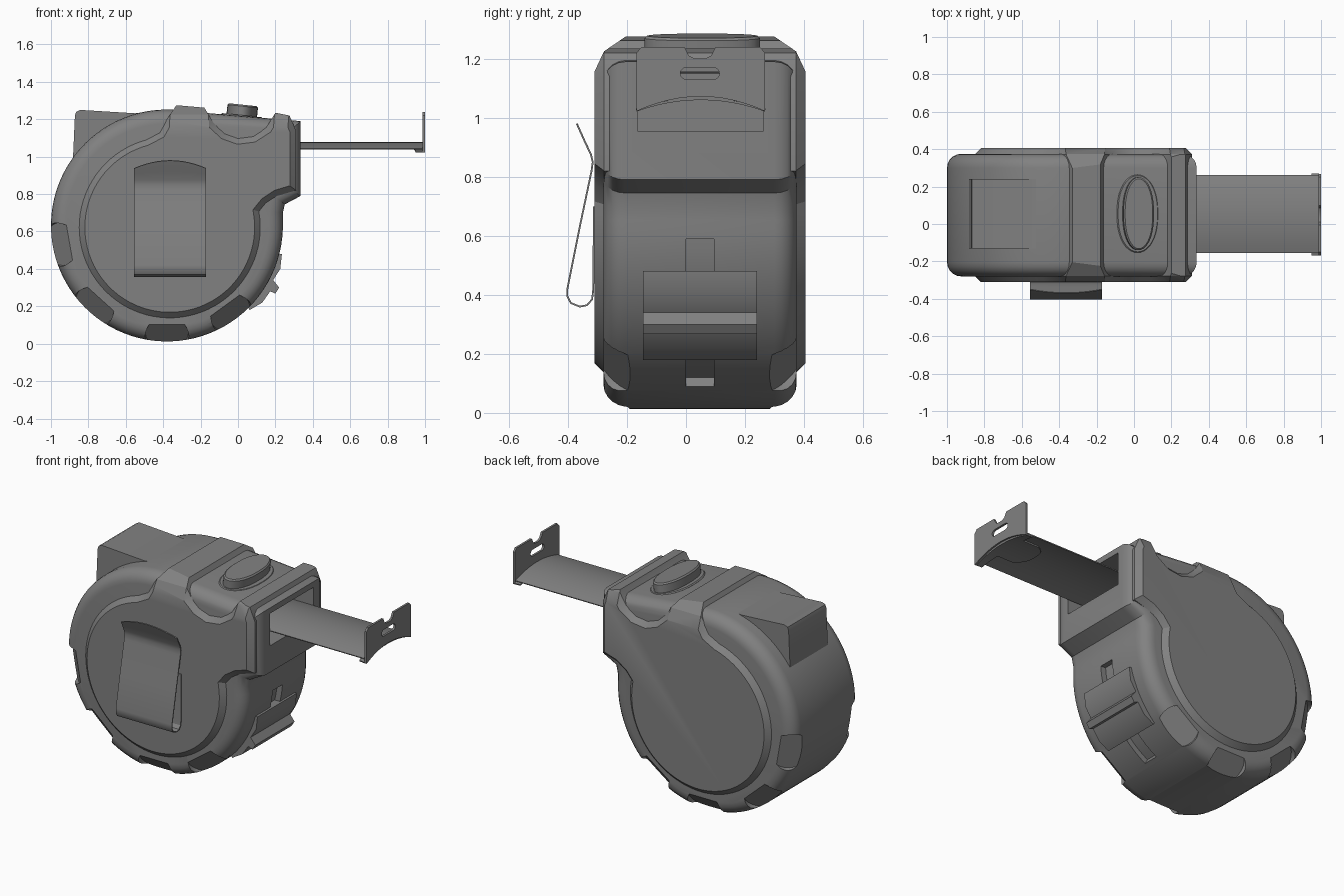
import bpy, bmesh, math
from mathutils import Vector

if "Cube" in bpy.data.objects:
    bpy.data.objects.remove(bpy.data.objects["Cube"])

grey = bpy.data.materials.new("dark_grey")
grey.diffuse_color = (0.22, 0.22, 0.22, 1)
grey.use_nodes = True
grey.node_tree.nodes["Principled BSDF"].inputs["Base Color"].default_value = grey.diffuse_color
YC = 0.047  # middle of the case thickness


def make(name, bm):
    bmesh.ops.recalc_face_normals(bm, faces=bm.faces)
    me = bpy.data.meshes.new(name)
    bm.to_mesh(me)
    bm.free()
    ob = bpy.data.objects.new(name, me)
    bpy.context.collection.objects.link(ob)
    me.materials.append(grey)
    return ob


def activate(ob):
    bpy.ops.object.select_all(action='DESELECT')
    ob.select_set(True)
    bpy.context.view_layer.objects.active = ob


def prism(name, pts, a, b, axis='Y', bevel=0, segs=1):
    """Extrude a 2D outline from a to b; optionally bevel the rims of both caps."""
    place = {'Y': lambda p, t: (p[0], t, p[1]),
             'X': lambda p, t: (t, p[0], p[1]),
             'Z': lambda p, t: (p[0], p[1], t)}[axis]
    bm = bmesh.new()
    lo = [bm.verts.new(place(p, a)) for p in pts]
    hi = [bm.verts.new(place(p, b)) for p in pts]
    caps = [bm.faces.new(lo), bm.faces.new(hi[::-1])]
    n = len(pts)
    for i in range(n):
        j = (i + 1) % n
        bm.faces.new((lo[i], hi[i], hi[j], lo[j]))
    bmesh.ops.recalc_face_normals(bm, faces=bm.faces)
    if bevel:
        edges = [e for f in caps for e in f.edges]
        bmesh.ops.bevel(bm, geom=edges, offset=bevel, segments=segs, profile=0.5,
                        affect='EDGES', clamp_overlap=False)
    return make(name, bm)


def arc(cx, cz, r, a0, a1, n):
    return [(cx + r * math.cos(math.radians(a0 + (a1 - a0) * i / n)),
             cz + r * math.sin(math.radians(a0 + (a1 - a0) * i / n))) for i in range(n + 1)]


def stadium(cx, cz, hx, hz):
    """Rounded slot outline, long in the first direction."""
    return arc(cx + hx - hz, cz, hz, -90, 90, 10) + arc(cx - hx + hz, cz, hz, 90, 270, 10)


def sheet(name, rows, thick):
    """Thin curved sheet through a grid of points."""
    bm = bmesh.new()
    g = [[bm.verts.new(p) for p in row] for row in rows]
    for r0, r1 in zip(g, g[1:]):
        for i in range(len(r0) - 1):
            bm.faces.new((r0[i], r0[i + 1], r1[i + 1], r1[i]))
    ob = make(name, bm)
    m = ob.modifiers.new("thickness", 'SOLIDIFY')
    m.thickness = thick
    m.offset = 0
    activate(ob)
    bpy.ops.object.modifier_apply(modifier=m.name)
    return ob


def boolean(ob, cutter, op='DIFFERENCE', keep=False):
    activate(ob)
    m = ob.modifiers.new("cut", 'BOOLEAN')
    m.operation = op
    m.solver = 'EXACT'
    m.object = cutter
    bpy.ops.object.modifier_apply(modifier=m.name)
    if not keep:
        bpy.data.objects.remove(cutter)


# Rounded case shell: round reel housing merging into the mouth block
CX, CZ, R = -0.38, 0.632, 0.62
outline = arc(CX, CZ, R, 80, 362, 72) + [(0.24, 0.70), (0.25, 0.745), (0.335, 0.79), (0.335, 1.19)]
shell = prism("case_shell", outline, -0.28, 0.375, bevel=0.075, segs=5)

# Grip scallops sunk into the lower rim on both sides
for ang in (190, 228, 270, 306):
    c, s = math.cos(math.radians(ang)), math.sin(math.radians(ang))
    for side in (-1, 1):
        n = Vector((c, side, s)).normalized()
        y = YC + side * 0.282
        base = Vector((CX + c * 0.574, y, CZ + s * 0.574))
        bm = bmesh.new()
        mat = n.to_track_quat('Z', 'Y').to_matrix().to_4x4()
        mat.translation = base + n * 0.1
        bmesh.ops.create_cone(bm, cap_ends=True, segments=28, radius1=0.115, radius2=0.135,
                              depth=0.2, matrix=mat)
        boolean(shell, make("scallop_cutter", bm))

# Groove for the lock slider
groove = arc(CX, CZ, 0.585, -61, -4, 14) + arc(CX, CZ, 0.72, -4, -61, 14)
boolean(shell, prism("groove_cutter", groove, 0.0, 0.095))

# Side panels with the two raised bands that wrap over the top
panel = arc(-0.365, 0.622, 0.487, 105, 370, 60) + [
    (0.15, 0.75), (0.21, 0.79), (0.31, 0.82), (0.31, 1.14), (0.275, 1.22), (0.2, 1.235),
    (0.15, 1.155), (0.08, 1.11), (0.0, 1.1), (-0.07, 1.125), (-0.13, 1.18),
    (-0.18, 1.262), (-0.33, 1.275), (-0.38, 1.2), (-0.42, 1.13)]
core = prism("side_panels", panel, -0.31, 0.405, bevel=0.033)
section = [(-0.32, 0), (0.415, 0), (0.415, 1.135), (0.373, 1.225), (0.285, 1.285),
           (-0.19, 1.285), (-0.278, 1.225), (-0.32, 1.135)]
boolean(core, prism("chamfer_envelope", section, -1.2, 1.2, axis='X'), 'INTERSECT')

# Mouth opening through shell and panels
mouth = prism("mouth_cutter", [(-0.165, 0.955), (0.262, 0.955), (0.262, 1.155), (-0.165, 1.155)],
              0.05, 0.5, axis='X')
boolean(shell, mouth, keep=True)
boolean(core, mouth)

# Window block at the upper back
prism("window_block", [(-0.885, 0.93), (-0.872, 1.22), (-0.865, 1.24), (-0.845, 1.25),
                       (-0.55, 1.232), (-0.4, 1.25), (-0.4, 0.93)], -0.13, 0.24)

# Top button with its collar, tilted with the top surface
for name, hx, hy, z0, z1, bev in (("button_collar", 0.112, 0.21, 1.16, 1.222, 0.006),
                                  ("top_button", 0.082, 0.195, 1.18, 1.278, 0.008)):
    pts = [(hx * math.cos(t), hy * math.copysign(abs(math.sin(t)) ** 0.85, math.sin(t)))
           for t in (2 * math.pi * i / 40 for i in range(40))]
    ob = prism(name, pts, z0 - 1.2, z1 - 1.2, axis='Z', bevel=bev)
    ob.location = (0.018, 0.055, 1.2)
    ob.rotation_euler = (0, math.radians(6), 0)

# Lock slider with thumb ridge
prism("lock_slider", [(0.235, 0.48), (0.226, 0.4), (0.188, 0.34), (0.22, 0.3), (0.2, 0.268),
                      (0.172, 0.28), (0.13, 0.22), (0.062, 0.18), (0.02, 0.25), (0.12, 0.48)],
      -0.145, 0.24)

# Blade: curved strip coming out of the mouth
def blade_z(y):
    return 1.076 - 0.036 * ((y - 0.05) / 0.21) ** 2

ys = [-0.155 + 0.415 * i / 12 for i in range(13)]
sheet("tape_blade", [[(x, y, blade_z(y)) for y in ys] for x in (0.08, 0.99)], 0.006)

# Hook foot riveted under the blade, with a rounded inner end
foot_y = [-0.06 + 0.22 * i / 10 for i in range(11)]
sheet("hook_foot", [[(0.75 + 0.07 * abs((y - 0.05) / 0.11) ** 3, y, blade_z(y) - 0.007) for y in foot_y],
                    [(0.99, y, blade_z(y) - 0.007) for y in foot_y]], 0.008)
lip_y = [-0.168 + 0.436 * i / 12 for i in range(13)]
sheet("hook_lip", [[(0.95 - 0.04 * (1 - abs((y - 0.05) / 0.218)), y, blade_z(y) - 0.010) for y in lip_y],
                   [(0.99, y, blade_z(y) - 0.012) for y in lip_y]], 0.008)

# End hook plate with top notch and slot
plate = [(y, 1.072 - 0.05 * ((y - 0.05) / 0.218) ** 2) for y in lip_y] + [
    (0.268, 1.22), (0.25, 1.24), (0.1, 1.24), (0.085, 1.21), (0.065, 1.2), (0.03, 1.2),
    (0.01, 1.21), (-0.005, 1.24), (-0.15, 1.24), (-0.168, 1.22)]
hook = prism("end_hook", plate, 0.987, 1.0, axis='X')
boolean(hook, prism("slot_cutter", stadium(0.047, 1.15, 0.066, 0.02), 0.9, 1.1, axis='X'))

# Belt clip: bent spring strip with an arched free end
path = [(-0.37, 0.98), (-0.343, 0.92), (-0.322, 0.875), (-0.316, 0.85), (-0.32, 0.82), (-0.36, 0.63),
        (-0.402, 0.42), (-0.402, 0.395), (-0.39, 0.372), (-0.36, 0.36), (-0.335, 0.365),
        (-0.318, 0.385), (-0.314, 0.42), (-0.312, 0.7)]
rows = []
for k, (y, z) in enumerate(path):
    drop = 0.042 if k == 0 else 0.012 if k == 1 else 0
    rows.append([(-0.555 + 0.385 * i / 12, y + 0.45 * drop * (i / 6 - 1) ** 2,
                  z - drop * (i / 6 - 1) ** 2) for i in range(13)])
sheet("belt_clip", rows, 0.006)

# Smooth curved areas, keep creases sharp
for ob in list(bpy.context.scene.objects):
    activate(ob)
    bpy.ops.object.shade_smooth_by_angle(angle=math.radians(28))
